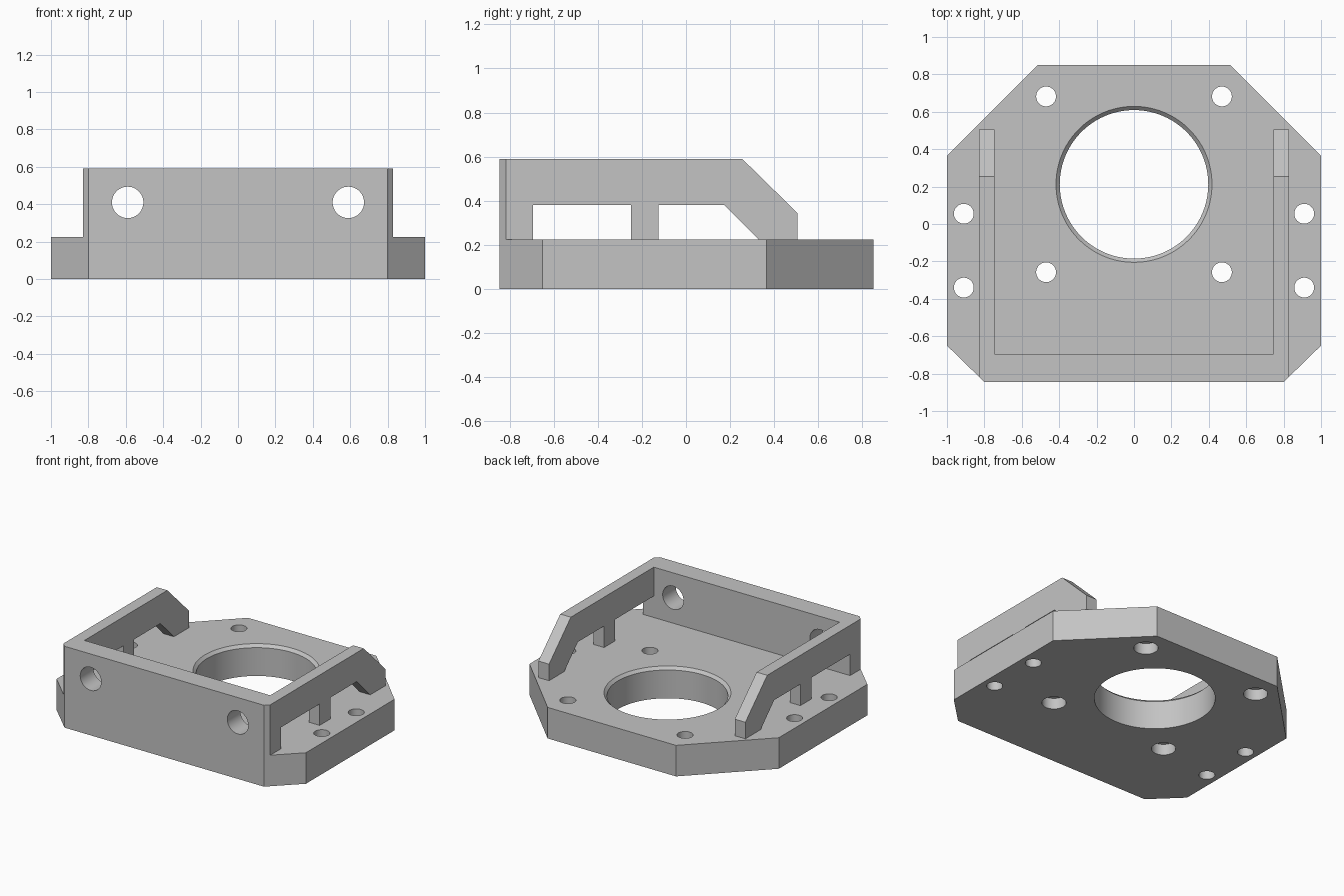
import bpy
import bmesh
import math
from mathutils import Matrix, Vector

cube = bpy.data.objects.get("Cube")
if cube:
    bpy.data.objects.remove(cube, do_unlink=True)

PLATE_TOP = 0.225
WALL_TOP = 0.59
WALL_IN = 0.745
WALL_OUT = 0.83
FRONT = -0.845
FRONT_IN = -0.695
BORE_Y = 0.212
HOLE_R = 0.053

grey = bpy.data.materials.new("plain grey")
grey.use_nodes = True
grey.diffuse_color = (0.55, 0.55, 0.55, 1)
grey.node_tree.nodes["Principled BSDF"].inputs["Base Color"].default_value = grey.diffuse_color


def make_object(name, bm):
    bmesh.ops.recalc_face_normals(bm, faces=bm.faces)
    mesh = bpy.data.meshes.new(name)
    bm.to_mesh(mesh)
    bm.free()
    mesh.materials.append(grey)
    obj = bpy.data.objects.new(name, mesh)
    bpy.context.collection.objects.link(obj)
    return obj


def prism(name, points, offset):
    """Extrude a flat polygon along an offset vector."""
    bm = bmesh.new()
    face = bm.faces.new([bm.verts.new(p) for p in points])
    swept = bmesh.ops.extrude_face_region(bm, geom=[face], use_keep_orig=True)
    moved = [g for g in swept["geom"] if isinstance(g, bmesh.types.BMVert)]
    bmesh.ops.translate(bm, verts=moved, vec=offset)
    return make_object(name, bm)


def add_turned(bm, location, profile, tilt=0, sides=48):
    """Add a turned solid from (radius, height) pairs."""
    place = Matrix.Translation(location) @ Matrix.Rotation(tilt, 4, "X")
    rings = []
    for radius, height in profile:
        angles = [2 * math.pi * i / sides for i in range(sides)]
        rings.append([bm.verts.new(place @ Vector((radius * math.cos(a), radius * math.sin(a), height)))
                      for a in angles])
    for low, high in zip(rings, rings[1:]):
        for i in range(sides):
            j = (i + 1) % sides
            bm.faces.new((low[i], low[j], high[j], high[i]))
    bm.faces.new(rings[0][::-1])
    bm.faces.new(rings[-1])


def cut(obj, bm):
    """Subtract a cutter, then shade the holes smooth."""
    cutter = make_object("hole_cutter", bm)
    cutter.hide_render = True
    mod = obj.modifiers.new("holes", "BOOLEAN")
    mod.operation = "DIFFERENCE"
    mod.solver = "EXACT"
    mod.object = cutter
    bpy.ops.object.select_all(action="DESELECT")
    obj.select_set(True)
    bpy.context.view_layer.objects.active = obj
    bpy.ops.object.modifier_apply(modifier=mod.name)
    bpy.data.objects.remove(cutter, do_unlink=True)
    bpy.ops.object.shade_smooth_by_angle(angle=math.radians(30))


def mirrored(half):
    """Complete a right-hand outline with its left-hand copy."""
    return half + [(-x, y) for x, y in reversed(half)]


# Base plate with clipped corners
outline = mirrored([(0.8, FRONT), (1, -0.65), (1, 0.365), (0.515, 0.85)])
plate = prism("base_plate", [(x, y, 0) for x, y in outline], (0, 0, PLATE_TOP))

# Plate holes: chamfered bore, counterbored bolt holes, plain edge holes
holes = bmesh.new()
add_turned(holes, (0, BORE_Y, 0),
           [(0.397, -0.1), (0.397, PLATE_TOP - 0.02), (0.417, PLATE_TOP), (0.417, 0.3)], sides=96)
for side in (-1, 1):
    for y in (BORE_Y - 0.47, BORE_Y + 0.47):
        add_turned(holes, (side * 0.47, y, 0),
                   [(0.08, -0.1), (0.08, 0.08), (HOLE_R, 0.08), (HOLE_R, 0.3)])
    for y in (-0.34, 0.055):
        add_turned(holes, (side * 0.91, y, 0), [(HOLE_R, -0.1), (HOLE_R, 0.3)])
cut(plate, holes)

# Front wall with two cross holes
wall_outline = mirrored([(0.8, FRONT), (WALL_OUT, -0.816), (WALL_OUT, FRONT_IN)])
front_wall = prism("front_wall", [(x, y, PLATE_TOP) for x, y in wall_outline],
                   (0, 0, WALL_TOP - PLATE_TOP))
cross = bmesh.new()
for side in (-1, 1):
    add_turned(cross, (side * 0.59, -0.77, 0.41), [(0.084, -0.2), (0.084, 0.2)], tilt=math.pi / 2)
cut(front_wall, cross)

# Side rails with a middle post, sloped rear end and rear foot
rail = [(FRONT_IN, WALL_TOP), (0.255, WALL_TOP), (0.505, 0.345), (0.505, PLATE_TOP),
        (0.33, PLATE_TOP), (0.175, 0.38), (-0.125, 0.38), (-0.125, PLATE_TOP),
        (-0.25, PLATE_TOP), (-0.25, 0.38), (FRONT_IN, 0.38)]
for name, side in (("left_rail", 1), ("right_rail", -1)):
    prism(name, [(side * WALL_IN, y, z) for y, z in rail], (side * (WALL_OUT - WALL_IN), 0, 0))
